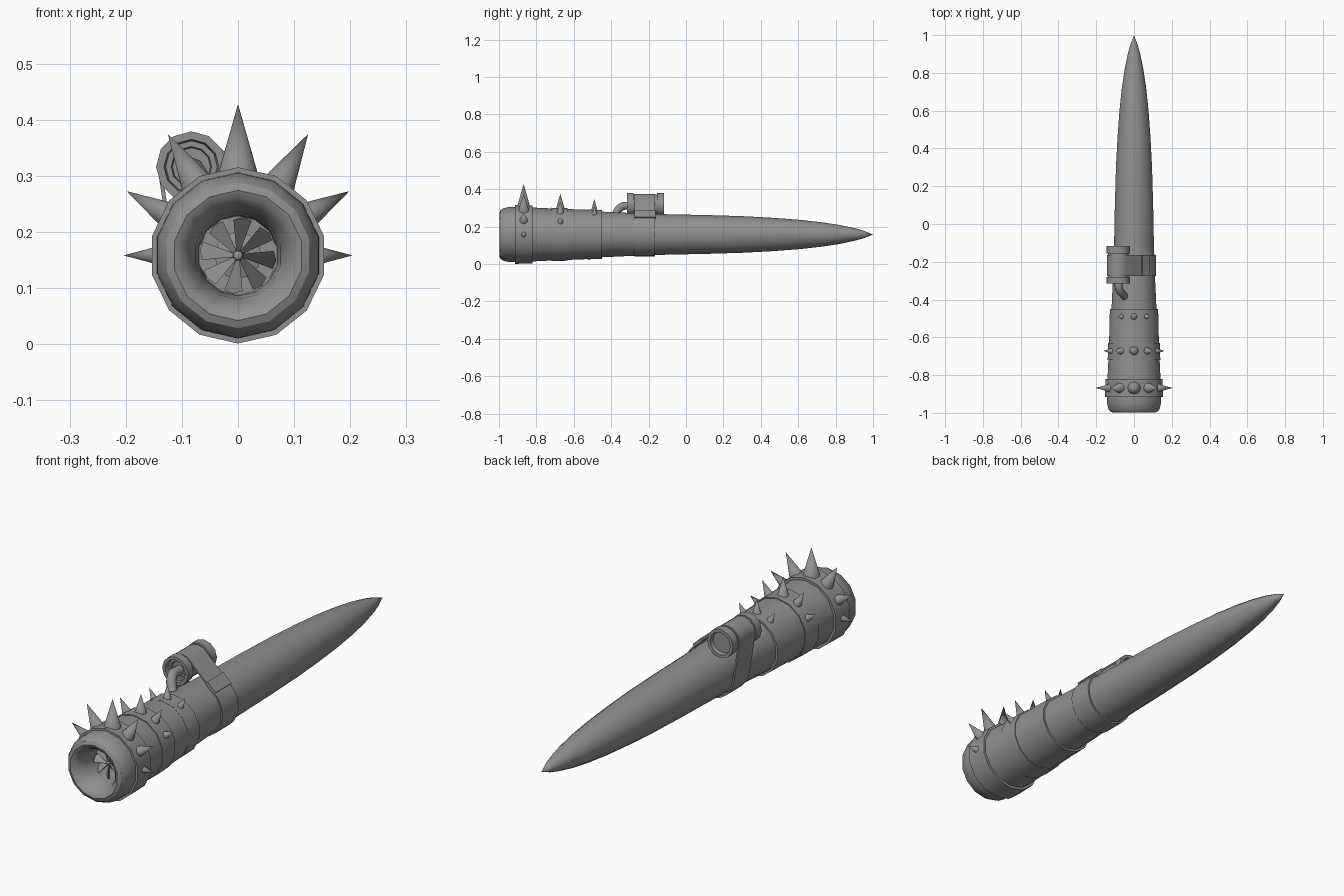
import bpy, bmesh
from math import sin, cos, pi, radians, atan2, acos, hypot
from mathutils import Vector, Matrix

if "Cube" in bpy.data.objects:
    bpy.data.objects.remove(bpy.data.objects["Cube"])

AXIS = Vector((0, 0, 0.158))     # centre line of the body, running along y
POD = Vector((-0.083, 0, 0.316)) # centre line of the side cylinder

grey = bpy.data.materials.new("grey metal")
grey.diffuse_color = (0.28, 0.28, 0.28, 1)
grey.use_nodes = True
grey.node_tree.nodes["Principled BSDF"].inputs["Base Color"].default_value = grey.diffuse_color


def finish(name, bm, angle=32):
    bmesh.ops.recalc_face_normals(bm, faces=bm.faces)
    me = bpy.data.meshes.new(name)
    bm.to_mesh(me)
    bm.free()
    me.materials.append(grey)
    ob = bpy.data.objects.new(name, me)
    bpy.context.collection.objects.link(ob)
    bpy.ops.object.select_all(action='DESELECT')
    ob.select_set(True)
    bpy.context.view_layer.objects.active = ob
    bpy.ops.object.shade_smooth_by_angle(angle=radians(angle))
    return ob


def lathe(name, profile, centre, sides=14, closed=False):
    """Turn (y, radius) points around an axis parallel to y."""
    bm = bmesh.new()
    rings = []
    for y, r in profile:
        if r == 0:
            rings.append([bm.verts.new((centre.x, y, centre.z))] * sides)
        else:
            rings.append([bm.verts.new((centre.x + r * sin(2 * pi * i / sides), y,
                                        centre.z + r * cos(2 * pi * i / sides)))
                          for i in range(sides)])
    pairs = list(zip(rings, rings[1:]))
    if closed:
        pairs.append((rings[-1], rings[0]))
    for a, b in pairs:
        for i in range(sides):
            j = (i + 1) % sides
            corners = list(dict.fromkeys((a[i], a[j], b[j], b[i])))
            bm.faces.new(corners)
    return finish(name, bm)


def band(name, y0, y1, r0, r1, depth=0.02):
    lathe(name, [(y0, r0 - depth), (y0, r0), (y1, r1), (y1, r1 - depth)], AXIS, closed=True)


# Body with rounded intake lip, duct and pointed tail
lathe("body", [
    (-0.80, 0), (-0.80, 0.070), (-0.90, 0.072), (-0.945, 0.078), (-0.975, 0.090),
    (-0.993, 0.104), (-0.998, 0.116), (-0.992, 0.130), (-0.975, 0.141), (-0.945, 0.147),
    (-0.91, 0.148), (-0.82, 0.144), (-0.63, 0.135), (-0.45, 0.122), (-0.30, 0.115),
    (-0.10, 0.108), (0.10, 0.104), (0.30, 0.098), (0.45, 0.090), (0.60, 0.079),
    (0.72, 0.066), (0.82, 0.051), (0.90, 0.034), (0.95, 0.020), (1.0, 0)], AXIS)

# Overlapping armour bands
band("front_band", -0.915, -0.82, 0.157, 0.155)
band("middle_band", -0.72, -0.63, 0.143, 0.140)
band("sleeve_band", -0.63, -0.53, 0.136, 0.132)
band("rear_band", -0.53, -0.45, 0.133, 0.131)

# Spikes fanned over the upper half of three bands: angle, tip distance, base radius
rows = {
    "front": (-0.868, 0.140, [(0, 0.270, 0.037), (30, 0.250, 0.031),
                              (60, 0.229, 0.025), (90, 0.204, 0.017)]),
    "middle": (-0.672, 0.128, [(0, 0.217, 0.026), (30, 0.203, 0.022), (60, 0.185, 0.018)]),
    "rear": (-0.490, 0.118, [(0, 0.190, 0.020), (30, 0.175, 0.017)]),
}
for row, (y, base, spikes) in rows.items():
    bm = bmesh.new()
    for deg, tip, radius in spikes:
        for side in ((1,) if deg == 0 else (1, -1)):
            place = (Matrix.Translation(AXIS + Vector((0, y, 0)))
                     @ Matrix.Rotation(radians(deg * side), 4, 'Y')
                     @ Matrix.Translation((0, 0, (base + tip) / 2)))
            bmesh.ops.create_cone(bm, cap_ends=True, segments=12, radius1=radius,
                                  radius2=0, depth=tip - base, matrix=place)
    finish(row + "_spikes", bm, 40)

# Fan: twisted blades around a small hub
bm = bmesh.new()
for k in range(8):
    turn = Matrix.Translation(AXIS) @ Matrix.Rotation(2 * pi * k / 8, 4, 'Y')
    front = [(-0.003, -0.90, 0.008), (0.004, -0.885, 0.008),
             (0.024, -0.875, 0.062), (0.010, -0.89, 0.068), (-0.008, -0.91, 0.064)]
    a = [bm.verts.new(turn @ Vector(p)) for p in front]
    b = [bm.verts.new(turn @ Vector((x, y + 0.012, z))) for x, y, z in front]
    bm.faces.new(a)
    bm.faces.new(b[::-1])
    for i in range(5):
        j = (i + 1) % 5
        bm.faces.new((a[i], a[j], b[j], b[i]))
finish("fan_blades", bm)
lathe("fan_hub", [(-0.905, 0), (-0.90, 0.008), (-0.875, 0.012), (-0.865, 0.042),
                  (-0.80, 0.042), (-0.80, 0)], AXIS, 12)

# Side cylinder with raised rims and recessed ends
lathe("side_cylinder", [
    (-0.285, 0), (-0.285, 0.034), (-0.300, 0.036), (-0.300, 0.046), (-0.316, 0.049),
    (-0.316, 0.063), (-0.280, 0.063), (-0.280, 0.055), (-0.155, 0.055), (-0.155, 0.063),
    (-0.117, 0.063), (-0.117, 0.049), (-0.135, 0.046), (-0.135, 0)], POD, 12)

# Pipe bending from the cylinder down into the body
curve = bpy.data.curves.new("pipe", 'CURVE')
curve.dimensions = '3D'
curve.bevel_depth = 0.021
curve.bevel_resolution = 2
curve.resolution_u = 6
curve.use_fill_caps = True
spline = curve.splines.new('BEZIER')
path = [(-0.083, -0.285, 0.311), (-0.078, -0.345, 0.306), (-0.048, -0.385, 0.255)]
spline.bezier_points.add(len(path) - 1)
for point, co in zip(spline.bezier_points, path):
    point.co = co
    point.handle_left_type = point.handle_right_type = 'AUTO'
pipe_tmp = bpy.data.objects.new("pipe_path", curve)
bpy.context.collection.objects.link(pipe_tmp)
bm = bmesh.new()
bm.from_mesh(pipe_tmp.to_mesh())
pipe_tmp.to_mesh_clear()
bpy.data.objects.remove(pipe_tmp)
finish("pipe", bm, 50)

# Strap drawn tight around both the cylinder and the body
R_POD, R_BODY = 0.060, 0.118
dx, dz = AXIS.x - POD.x, AXIS.z - POD.z
heading = atan2(dz, dx)
spread = acos((R_POD - R_BODY) / hypot(dx, dz))
right, left = heading + spread, heading - spread + 2 * pi


def strap_loop(inset):
    pts = []
    for c, r, a0, a1, n in ((POD, R_POD, right, left, 8),
                            (AXIS, R_BODY, left, right + 2 * pi, 16)):
        for i in range(n + 1):
            a = a0 + (a1 - a0) * i / n
            pts.append((c.x + (r - inset) * cos(a), c.z + (r - inset) * sin(a)))
    return pts


bm = bmesh.new()
loops = [[bm.verts.new((x, y, z)) for x, z in strap_loop(inset)]
         for y, inset in ((-0.275, 0), (-0.165, 0), (-0.165, 0.007), (-0.275, 0.007))]
for a, b in zip(loops, loops[1:] + loops[:1]):
    for i in range(len(a)):
        j = (i + 1) % len(a)
        bm.faces.new((a[i], a[j], b[j], b[i]))
finish("strap", bm)

# Clasp lying on the sloping right side of the strap
normal = Vector((cos(right), 0, sin(right)))
along = Vector((sin(right), 0, -cos(right)))
centre = AXIS + normal * R_BODY - along * 0.030 + Vector((0, -0.22, 0))
frame = Matrix((along, Vector((0, 1, 0)), normal)).transposed().to_4x4()
bm = bmesh.new()
bmesh.ops.create_cube(bm, size=1, matrix=Matrix.Translation(centre) @ frame
                      @ Matrix.Diagonal((0.055, 0.112, 0.014, 1)))
finish("clasp", bm)
